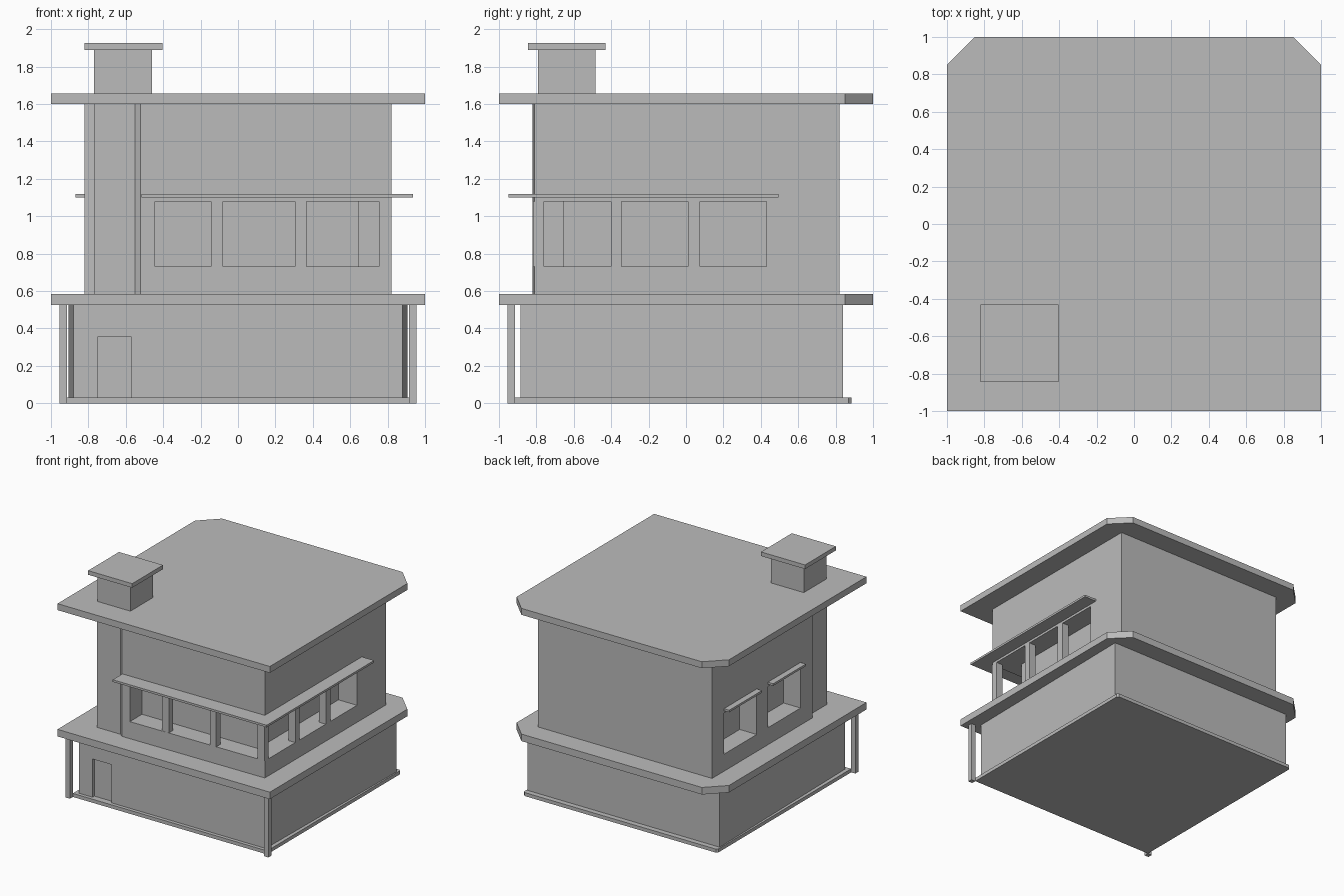
import bpy
import bmesh

old = bpy.data.objects.get("Cube")
if old:
    bpy.data.objects.remove(old, do_unlink=True)

# One plain grey for the whole building
grey = bpy.data.materials.new("plain_grey")
grey.use_nodes = True
colour = (0.5, 0.5, 0.5, 1)
grey.diffuse_color = colour
grey.node_tree.nodes["Principled BSDF"].inputs["Base Color"].default_value = colour


def prism(name, outline, z0, z1):
    """Extrude a counter-clockwise outline from z0 to z1."""
    bm = bmesh.new()
    base = bm.faces.new([bm.verts.new((x, y, z0)) for x, y in outline])
    top = bmesh.ops.extrude_face_region(bm, geom=[base])["geom"]
    moved = [v for v in top if isinstance(v, bmesh.types.BMVert)]
    bmesh.ops.translate(bm, verts=moved, vec=(0, 0, z1 - z0))
    bmesh.ops.recalc_face_normals(bm, faces=bm.faces)
    mesh = bpy.data.meshes.new(name)
    bm.to_mesh(mesh)
    bm.free()
    mesh.materials.append(grey)
    obj = bpy.data.objects.new(name, mesh)
    bpy.context.collection.objects.link(obj)
    return obj


def rect(x0, x1, y0, y1):
    return [(x0, y0), (x1, y0), (x1, y1), (x0, y1)]


def box(name, x0, x1, y0, y1, z0, z1):
    return prism(name, rect(x0, x1, y0, y1), z0, z1)


def slab_outline(hx, y0, y1, cut):
    """Rectangle with its two back corners cut off."""
    return [(-hx, y0), (hx, y0), (hx, y1 - cut), (hx - cut, y1),
            (cut - hx, y1), (-hx, y1 - cut)]


def carve(obj, cutters):
    """Cut the boxes out of obj, bake the result and drop the cutters."""
    for cutter in cutters:
        cutter.hide_render = True
        mod = obj.modifiers.new("opening", 'BOOLEAN')
        mod.operation = 'DIFFERENCE'
        mod.solver = 'EXACT'
        mod.object = cutter
    graph = bpy.context.evaluated_depsgraph_get()
    mesh = bpy.data.meshes.new_from_object(obj.evaluated_get(graph))
    obj.modifiers.clear()
    obj.data = mesh
    for cutter in cutters:
        bpy.data.objects.remove(cutter, do_unlink=True)


# Ground floor: base, walls widening to the back, shallow doorway
prism("base", slab_outline(0.915, -0.915, 0.885, 0.015), 0, 0.03)
ground = prism("ground_floor_walls",
               [(-0.88, -0.885), (0.88, -0.885), (0.905, 0.84), (-0.905, 0.84)],
               0.03, 0.525)
carve(ground, [box("door_cutter", -0.75, -0.57, -1, -0.86, 0, 0.355)])

# Porch posts at the two front corners
for side, x in (("right", -0.955), ("left", 0.915)):
    box(side + "_porch_post", x, x + 0.04, -0.955, -0.915, 0, 0.525)

# Floor slab and roof share one outline
prism("floor_slab", slab_outline(1, -1, 1, 0.15), 0.525, 0.585)
prism("roof", slab_outline(1, -1, 1, 0.15), 1.6, 1.655)

# Upper floor with a set-back corner pier under the chimney
upper = prism("upper_floor_walls",
              [(0.82, -0.81), (0.82, 0.82), (-0.82, 0.82), (-0.82, -0.53),
               (-0.77, -0.54), (-0.77, -0.795), (-0.55, -0.795), (-0.52, -0.82)],
              0.585, 1.6)
sill, head = 0.73, 1.08
side_windows = [(-0.37, 0.07), (0.22, 0.66)]
cutters = [prism("corner_window_cutter",
                 [(-0.445, -1), (1, -1), (1, 0.43), (0.645, 0.43),
                  (0.645, -0.655), (-0.445, -0.655)], sill, head)]
for y0, y1 in side_windows:
    cutters.append(box("side_window_cutter", -1, -0.66, y0, y1, sill, head))
carve(upper, cutters)

# Posts standing in the corner window
for x0, x1 in ((-0.145, -0.08), (0.305, 0.365), (0.755, 0.82)):
    box("front_window_post", x0, x1, -0.815, -0.76, sill, head)
for y0, y1 in ((-0.4, -0.345), (0.01, 0.075)):
    box("side_window_post", 0.755, 0.82, y0, y1, sill, head)

# Thin window canopies
prism("corner_canopy",
      [(-0.515, -0.95), (0.935, -0.95), (0.935, 0.495), (0.81, 0.495),
       (0.81, -0.8), (-0.515, -0.8)], 1.1, 1.118)
for y0, y1 in side_windows:
    box("side_canopy", -0.87, -0.81, y0, y1, 1.1, 1.118)

# Chimney
box("chimney", -0.77, -0.46, -0.79, -0.485, 1.65, 1.89)
box("chimney_cap", -0.82, -0.405, -0.845, -0.43, 1.89, 1.925)
